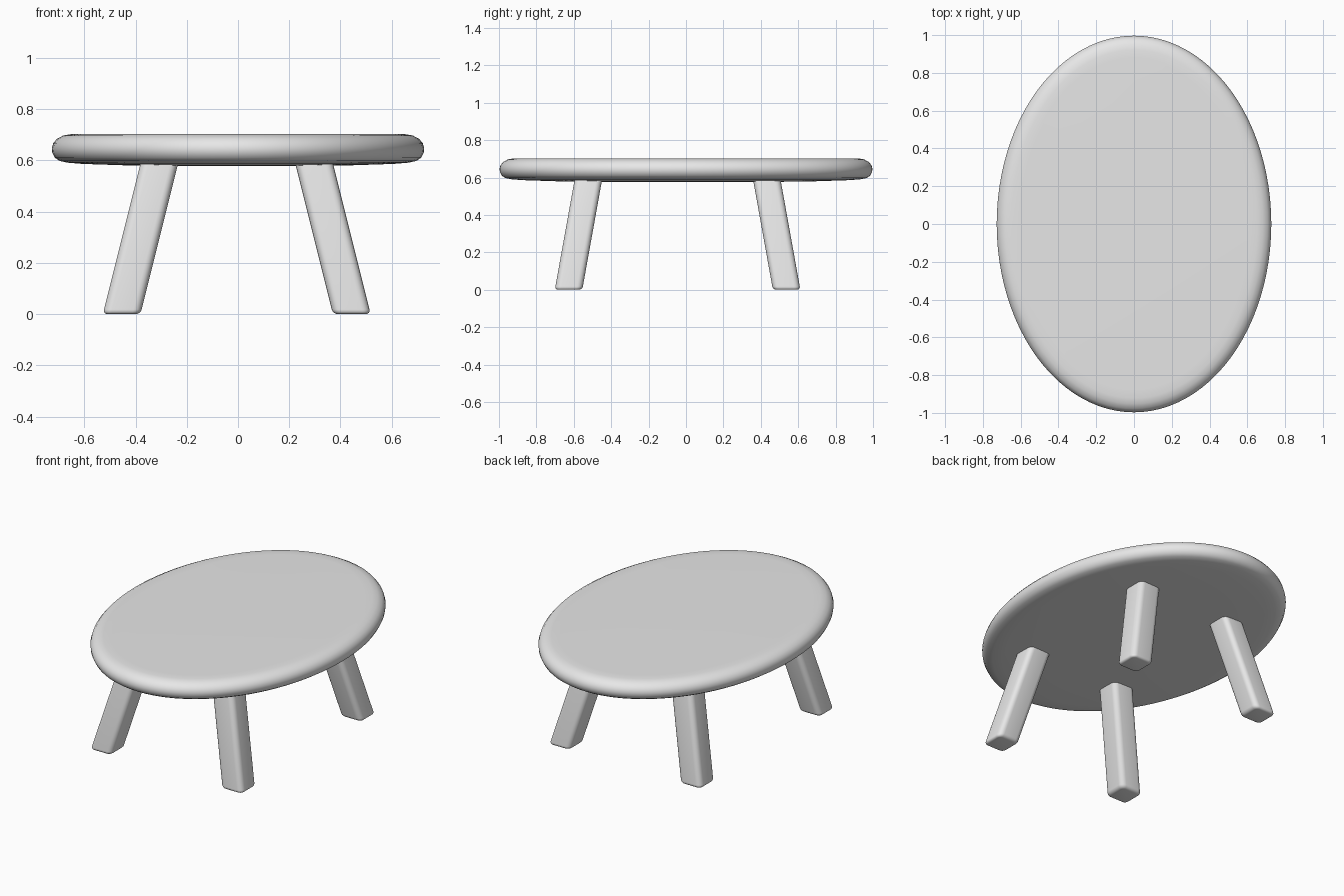
import bpy
import bmesh
import math

cube = bpy.data.objects.get("Cube")
if cube:
    bpy.data.objects.remove(cube, do_unlink=True)

GREY = (0.8, 0.8, 0.8, 1)
mat = bpy.data.materials.new("plain_grey")
mat.use_nodes = True
mat.diffuse_color = GREY
mat.node_tree.nodes["Principled BSDF"].inputs["Base Color"].default_value = GREY


def finish(name, bm, angle):
    bmesh.ops.recalc_face_normals(bm, faces=bm.faces)
    mesh = bpy.data.meshes.new(name)
    bm.to_mesh(mesh)
    bm.free()
    mesh.materials.append(mat)
    obj = bpy.data.objects.new(name, mesh)
    bpy.context.collection.objects.link(obj)
    bpy.ops.object.select_all(action="DESELECT")
    obj.select_set(True)
    bpy.context.view_layer.objects.active = obj
    bpy.ops.object.shade_smooth_by_angle(angle=math.radians(angle))
    return obj


# Oval top: half profile (inset from rim, height), swept round an ellipse
RX, RY, SEGMENTS = 0.727, 0.997, 96
PROFILE = [(0.12, 0.703), (0.075, 0.702), (0.045, 0.697), (0.02, 0.684),
           (0.006, 0.667), (0, 0.648), (0.002, 0.63), (0.012, 0.61),
           (0.03, 0.598), (0.06, 0.591), (0.12, 0.586), (0.3, 0.58), (0.5, 0.577)]
bm = bmesh.new()
rings = []
for inset, z in PROFILE:
    ring = []
    for i in range(SEGMENTS):
        a = math.tau * i / SEGMENTS
        ring.append(bm.verts.new(((RX - inset) * math.cos(a), (RY - inset) * math.sin(a), z)))
    rings.append(ring)
for lower, upper in zip(rings, rings[1:]):
    for i in range(SEGMENTS):
        j = (i + 1) % SEGMENTS
        bm.faces.new((lower[i], lower[j], upper[j], upper[i]))
bm.faces.new(rings[0])
bm.faces.new(rings[-1])
finish("table_top", bm, 40)

# Splayed legs: rounded square posts, sheared outward towards the floor
WIDTH, HEIGHT = 0.147, 0.64
CENTRE_X, CENTRE_Y = -0.005, -0.045
FOOT_X, FOOT_Y = 0.449, 0.583
LEAN_X, LEAN_Y = 0.25, 0.18
for x_name, sx in (("left", 1), ("right", -1)):
    for y_name, sy in (("front", -1), ("back", 1)):
        bm = bmesh.new()
        bmesh.ops.create_cube(bm, size=1)
        for v in bm.verts:
            v.co.x *= WIDTH
            v.co.y *= WIDTH
            v.co.z = (v.co.z + 0.5) * HEIGHT
        bmesh.ops.bevel(bm, geom=[e for e in bm.edges if abs(e.verts[0].co.z - e.verts[1].co.z) > 0.1],
                        offset=0.032, segments=5, profile=0.5, affect="EDGES")
        bmesh.ops.bevel(bm, geom=[e for e in bm.edges if max(v.co.z for v in e.verts) < 0.01],
                        offset=0.018, segments=4, profile=0.5, affect="EDGES")
        for v in bm.verts:
            v.co.x += CENTRE_X + sx * (FOOT_X - LEAN_X * v.co.z)
            v.co.y += CENTRE_Y + sy * (FOOT_Y - LEAN_Y * v.co.z)
        finish(f"{y_name}_{x_name}_leg", bm, 40)
